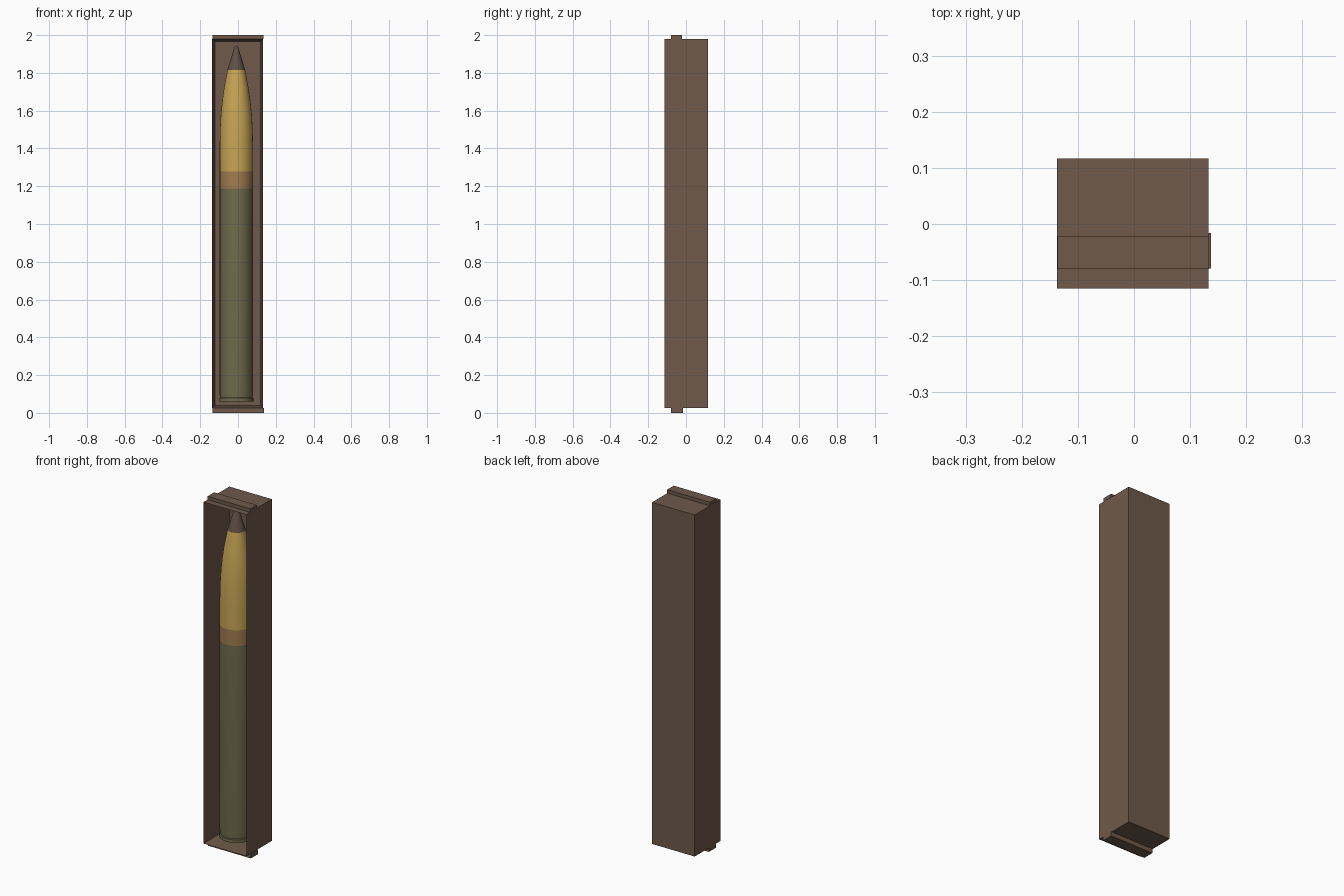
import bpy, bmesh, math

if "Cube" in bpy.data.objects:
    bpy.data.objects.remove(bpy.data.objects["Cube"])


def material(name, rgb):
    m = bpy.data.materials.new(name)
    m.diffuse_color = (*rgb, 1)
    m.use_nodes = True
    m.node_tree.nodes["Principled BSDF"].inputs["Base Color"].default_value = m.diffuse_color
    return m


wood = material("brown wood", (0.156, 0.100, 0.068))
yellow = material("yellow paint", (0.58, 0.38, 0.09))
olive = material("olive case", (0.165, 0.148, 0.075))
copper = material("copper band", (0.36, 0.205, 0.08))
steel = material("dark brown tip", (0.117, 0.078, 0.060))


def finish(name, bm, mat):
    bmesh.ops.recalc_face_normals(bm, faces=bm.faces)
    me = bpy.data.meshes.new(name)
    bm.to_mesh(me)
    bm.free()
    ob = bpy.data.objects.new(name, me)
    bpy.context.collection.objects.link(ob)
    me.materials.append(mat)
    return ob


def box_mesh(lo, hi):
    bm = bmesh.new()
    bmesh.ops.create_cube(bm, size=1)
    for v in bm.verts:
        v.co = [(a + b) / 2 + c * (b - a) for a, b, c in zip(lo, hi, v.co)]
    return bm


def lathe(name, profile, mat, sides=32):
    """Revolve (radius, z) points around the shell axis, capped at both ends."""
    bm = bmesh.new()
    rings = [[bm.verts.new((SHELL_X + r * math.cos(2 * math.pi * i / sides),
                            r * math.sin(2 * math.pi * i / sides), z))
              for i in range(sides)] for r, z in profile]
    for a, b in zip(rings, rings[1:]):
        for i in range(sides):
            j = (i + 1) % sides
            bm.faces.new((a[i], a[j], b[j], b[i]))
    bm.faces.new(rings[0])
    bm.faces.new(rings[-1])
    ob = finish(name, bm, mat)
    bpy.ops.object.select_all(action='DESELECT')
    ob.select_set(True)
    bpy.context.view_layer.objects.active = ob
    bpy.ops.object.shade_smooth_by_angle(angle=math.radians(35))
    return ob


SHELL_X = -0.009
R = 0.088

# Open crate: inset the front face for the rim, then push it back
crate = box_mesh((-0.137, -0.115, 0.025), (0.133, 0.117, 1.98))
crate.normal_update()
front = min(crate.faces, key=lambda f: f.calc_center_median().y)
bmesh.ops.inset_region(crate, faces=[front], thickness=0.02)
for v in front.verts:
    v.co.y = 0.097
finish("crate", crate, wood)

# Cleats on the two ends
finish("top_cleat", box_mesh((-0.136, -0.08, 1.98), (0.134, -0.021, 2.0)), wood)
finish("bottom_cleat", box_mesh((-0.134, -0.079, 0.0), (0.137, -0.016, 0.025)), wood)

# Shell, stacked from the base to the tip
lathe("cartridge_case", [(0.09, 0.06), (0.09, 0.078), (0.0865, 0.082),
                         (R, 0.10), (R, 1.187)], olive)
lathe("driving_band", [(R, 1.187), (R, 1.277)], copper)
lathe("projectile", [(R, 1.277), (R, 1.42), (0.0865, 1.50), (0.082, 1.58),
                     (0.075, 1.65), (0.065, 1.72), (0.047, 1.815)], yellow)
lathe("fuze_tip", [(0.047, 1.815), (0.012, 1.93), (0.007, 1.94)], steel)
